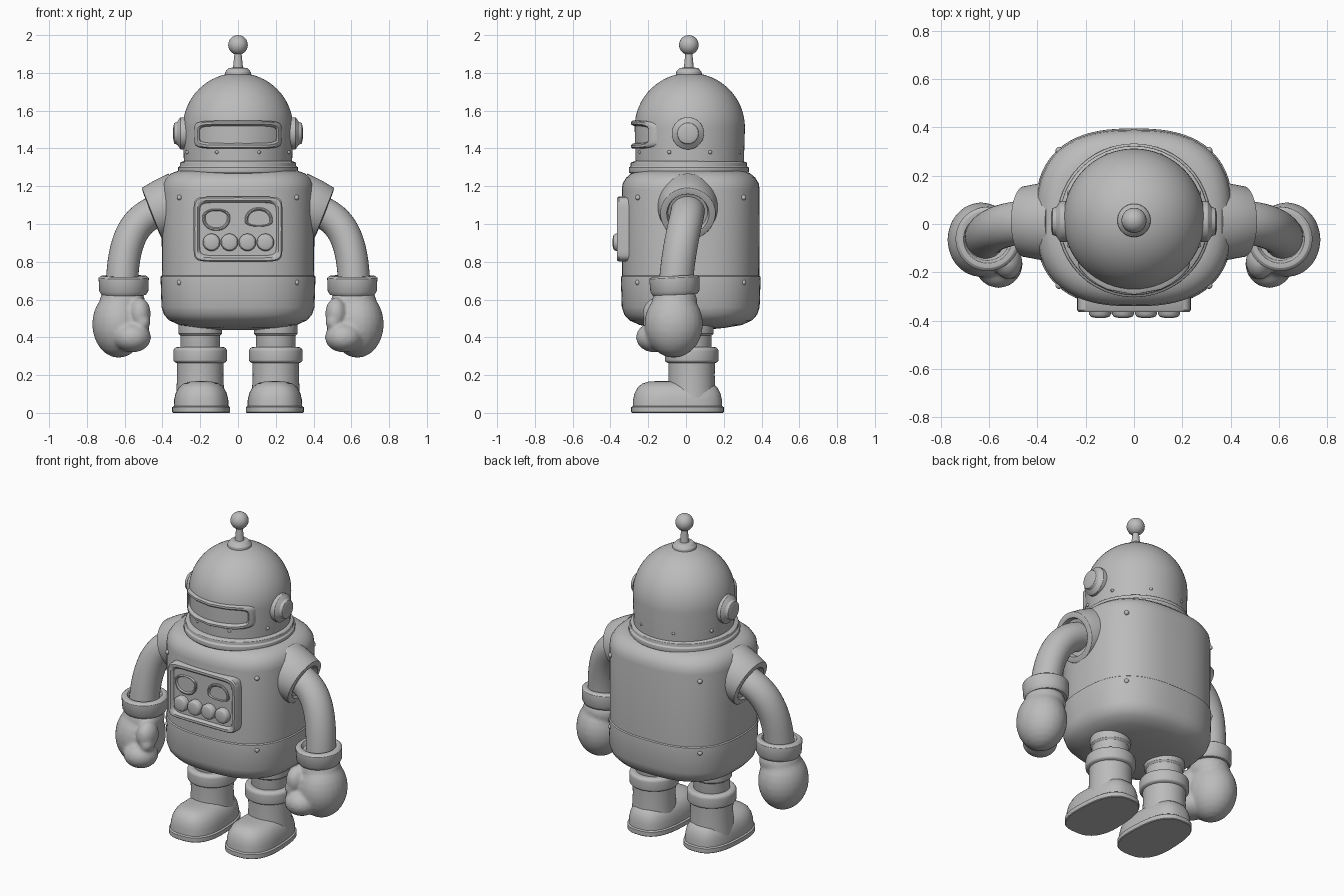
import bpy, bmesh, math
from mathutils import Vector, Matrix
from mathutils.geometry import interpolate_bezier

if "Cube" in bpy.data.objects:
    bpy.data.objects.remove(bpy.data.objects["Cube"])

GREY = (0.5, 0.5, 0.5, 1)
mat = bpy.data.materials.new("plain grey")
mat.use_nodes = True
mat.diffuse_color = GREY
mat.node_tree.nodes["Principled BSDF"].inputs["Base Color"].default_value = GREY


def finish(name, bm, mirror=False, bevel=0, blend=0):
    """Turn a bmesh into a smooth grey object with its modifiers."""
    bmesh.ops.recalc_face_normals(bm, faces=bm.faces)
    mesh = bpy.data.meshes.new(name)
    bm.to_mesh(mesh)
    bm.free()
    mesh.materials.append(mat)
    ob = bpy.data.objects.new(name, mesh)
    bpy.context.collection.objects.link(ob)
    bpy.ops.object.select_all(action='DESELECT')
    ob.select_set(True)
    bpy.context.view_layer.objects.active = ob
    if bevel or blend:
        bpy.ops.object.shade_smooth()
    else:
        bpy.ops.object.shade_smooth_by_angle(angle=math.radians(40))
    if blend:
        m = ob.modifiers.new("blend", 'REMESH')
        m.mode, m.voxel_size, m.use_smooth_shade = 'VOXEL', blend, True
        m = ob.modifiers.new("soften", 'SMOOTH')
        m.iterations = 5
    if bevel:
        m = ob.modifiers.new("round edges", 'BEVEL')
        m.width, m.segments, m.limit_method = bevel, 3, 'ANGLE'
        m.angle_limit = math.radians(35)
    if mirror:
        ob.modifiers.new("mirror", 'MIRROR')
    return ob


def loft(name, rings, **kw):
    """Skin closed rings of points and cap both ends with strips."""
    bm = bmesh.new()
    rows = [[bm.verts.new(p) for p in ring] for ring in rings]
    n = len(rows[0])
    for a, b in zip(rows, rows[1:]):
        for i in range(n):
            j = (i + 1) % n
            bm.faces.new((a[i], a[j], b[j], b[i]))
    for row in (rows[0], rows[-1]):
        for i in range(n // 2):
            quad = [row[i], row[i + 1], row[n - i - 1], row[(n - i) % n]]
            bm.faces.new(list(dict.fromkeys(quad)))
    return finish(name, bm, **kw)


def oval(rx, ry, power=2, n=48):
    """Points of a superellipse."""
    pts = []
    for i in range(n):
        c, s = math.cos(math.tau * i / n), math.sin(math.tau * i / n)
        pts.append((rx * math.copysign(abs(c) ** (2 / power), c),
                    ry * math.copysign(abs(s) ** (2 / power), s)))
    return pts


def lathe(name, profile, centre=(0, 0.015, 0), axis=(0, 0, 1), n=48, **kw):
    """Round part from (radius, height) pairs along an axis."""
    q = Vector(axis).to_track_quat('Z', 'Y')
    c = Vector(centre)
    return loft(name, [[c + q @ Vector((x, y, h)) for x, y in oval(r, r, 2, n)]
                       for r, h in profile], **kw)


def plate(name, cx, cz, hw, hh, steps, power, surface, up=1, down=1, **kw):
    """Front-facing plate from (inset, outward depth) steps over a surface."""
    rings = []
    for inset, out in steps:
        ring = []
        for x, z in oval(hw - inset, hh - inset, power, 56):
            z *= up if z > 0 else down
            ring.append((cx + x, surface(cx + x) - out, cz + z))
        rings.append(ring)
    return loft(name, rings, **kw)


def ellipsoids(name, items, **kw):
    bm = bmesh.new()
    for centre, radii in items:
        m = Matrix.Translation(centre) @ Matrix.Diagonal((*radii, 1))
        bmesh.ops.create_uvsphere(bm, u_segments=24, v_segments=14, radius=1, matrix=m)
    return finish(name, bm, **kw)


# Body: rounded barrel with a slightly wider lower band
BODY_Y, BODY_POWER = 0.025, 2.6
body_profile = [(0.44, 0.12), (0.45, 0.22), (0.465, 0.31), (0.49, 0.365), (0.52, 0.392),
                (0.56, 0.405), (0.71, 0.41), (0.722, 0.409), (0.727, 0.403), (1.18, 0.405),
                (1.215, 0.4), (1.245, 0.382), (1.268, 0.355), (1.28, 0.32), (1.285, 0.25)]
loft("body", [[(x, y + BODY_Y, z) for x, y in oval(r, r - 0.04, BODY_POWER, 72)]
              for z, r in body_profile])

# Rivets around the body and head
rivets = []
for z in (0.69, 1.14):
    for x, y in oval(0.405, 0.365, BODY_POWER, 8):
        for s in (-0.12, 0.12):
            v = Vector((x, y)) if x and y else None
            if v and abs(v.x) > 0.1 and abs(v.y) > 0.1 and s > 0:
                rivets.append(((v.x, v.y + BODY_Y, z), (0.014,) * 3))
for i in range(8):
    a = math.tau * (i + 0.5) / 8
    rivets.append(((0.29 * math.cos(a), 0.02 + 0.283 * math.sin(a), 1.38), (0.01,) * 3))
ellipsoids("rivets", rivets)

# Neck collar and domed head
lathe("neck_collar", [(0.3, 1.26), (0.318, 1.275), (0.318, 1.3), (0.308, 1.305),
                      (0.308, 1.325), (0.28, 1.335)], bevel=0.006)
dome = [(0.292 * math.cos(a), 1.51 + 0.29 * math.sin(a))
        for a in [math.pi / 2 * i / 16 for i in range(16)]]
lathe("head", [(0.286, 1.31)] + dome + [(0.008, 1.8)], (0, 0.02, 0), n=64)

# Antenna
lathe("antenna_base", [(0.07, 1.77), (0.068, 1.805), (0.05, 1.825), (0.03, 1.828)], bevel=0.006)
lathe("antenna_stem", [(0.028, 1.81), (0.017, 1.92)], n=24)
ellipsoids("antenna_ball", [((0, 0.015, 1.948), (0.052,) * 3)])

# Ear buttons
lathe("ears", [(0.085, 0.26), (0.085, 0.305), (0.06, 0.322), (0.055, 0.338), (0.03, 0.343)],
      (0, 0.01, 1.48), (1, 0, 0), mirror=True, bevel=0.006)


# Visor frame wrapped around the head, with a sunken window
def head_front(x):
    return 0.02 - math.sqrt(0.29 ** 2 - x * x)


plate("visor", 0, 1.473, 0.232, 0.074,
      [(0, -0.06), (0, 0.012), (0.006, 0.022), (0.018, 0.022), (0.026, 0.012), (0.03, -0.004)],
      6, head_front)


# Chest panel, gauges and buttons
def flat_front(x):
    return -0.34


plate("chest_panel", 0, 0.973, 0.235, 0.172,
      [(0, -0.06), (0, 0.016), (0.006, 0.024), (0.02, 0.024), (0.028, 0.016), (0.032, 0.008)],
      10, flat_front)
gauge = [(0, 0), (0, 0.016), (0.004, 0.02), (0.01, 0.02), (0.016, 0.012), (0.03, 0.012)]
plate("left_gauge", 0.11, 1.015, 0.074, 0.072, gauge, 2.2, flat_front, down=0.4)
plate("right_gauge", -0.115, 1.035, 0.074, 0.07, gauge, 2.2, flat_front, up=0.65)
for i in range(4):
    lathe(f"chest_button_{i + 1}", [(0.046, 0.32), (0.046, 0.372), (0.038, 0.384), (0.02, 0.388)],
          (-0.14 + i * 0.095, 0, 0.903), (0, -1, 0), n=24, bevel=0.004)

# Shoulder sockets facing outward and down
lathe("shoulders", [(0.165, -0.16), (0.158, -0.07), (0.146, 0), (0.112, 0.004), (0.105, -0.025),
                    (0.05, -0.025)], (0.455, 0.01, 1.055), (0.93, 0, -0.37),
      mirror=True, bevel=0.008)

# Curved arms
path = interpolate_bezier(Vector((0.39, 0.01, 1.08)), Vector((0.56, 0.01, 1.04)),
                          Vector((0.61, -0.04, 0.9)), Vector((0.615, -0.055, 0.66)), 20)
arm_rings = []
for i, p in enumerate(path):
    tangent = (path[min(i + 1, 19)] - path[max(i - 1, 0)]).normalized()
    side = tangent.cross(Vector((0, 1, 0))).normalized()
    other = tangent.cross(side)
    arm_rings.append([p + side * u + other * v for u, v in oval(0.085, 0.09, 2, 32)])
loft("arms", arm_rings, mirror=True)

# Glove cuffs and mittens
lathe("glove_cuffs", [(0.118, -0.055), (0.13, -0.035), (0.133, 0.035), (0.12, 0.045),
                      (0.1, 0.045), (0.09, 0.02)], (0.605, -0.06, 0.68), (0, -0.05, 1),
      mirror=True, bevel=0.008)
ellipsoids("mittens", [((0.632, -0.065, 0.47), (0.14, 0.155, 0.178)),
                       ((0.612, -0.06, 0.59), (0.12, 0.12, 0.1)),
                       ((0.56, -0.165, 0.4), (0.1, 0.1, 0.08)),
                       ((0.52, -0.155, 0.525), (0.058, 0.075, 0.085)),
                       ((0.505, -0.18, 0.48), (0.042, 0.05, 0.045))],
           mirror=True, blend=0.011)

# Legs with knee cuffs
LEG = (0.2, 0.03, 0)
lathe("thighs", [(0.105, 0.3), (0.105, 0.41), (0.116, 0.42), (0.116, 0.5)], LEG,
      mirror=True, bevel=0.006)
lathe("knee_cuffs", [(0.12, 0.262), (0.142, 0.272), (0.142, 0.335), (0.13, 0.348), (0.1, 0.348)],
      LEG, mirror=True, bevel=0.008)
lathe("shins", [(0.128, 0.08), (0.122, 0.2), (0.124, 0.28)], LEG, mirror=True)

# Boots: flat sole, bulbous toe, tapered heel
def boot(name, profile, **kw):
    rings = []
    for z, inset in profile:
        rings.append([(0.195 + x * (1 - 0.3 * max(y, -0.1)), y - 0.045, z)
                      for x, y in oval(0.152 - inset, 0.245 - inset, 2.7, 56)])
    return loft(name, rings, mirror=True, **kw)


boot("boot_soles", [(0, 0.004), (0.004, 0), (0.03, 0), (0.036, 0.008)])
boot("boots", [(0.03, 0.008), (0.07, 0.01), (0.105, 0.018), (0.135, 0.034),
               (0.155, 0.058), (0.165, 0.09), (0.168, 0.13)])
